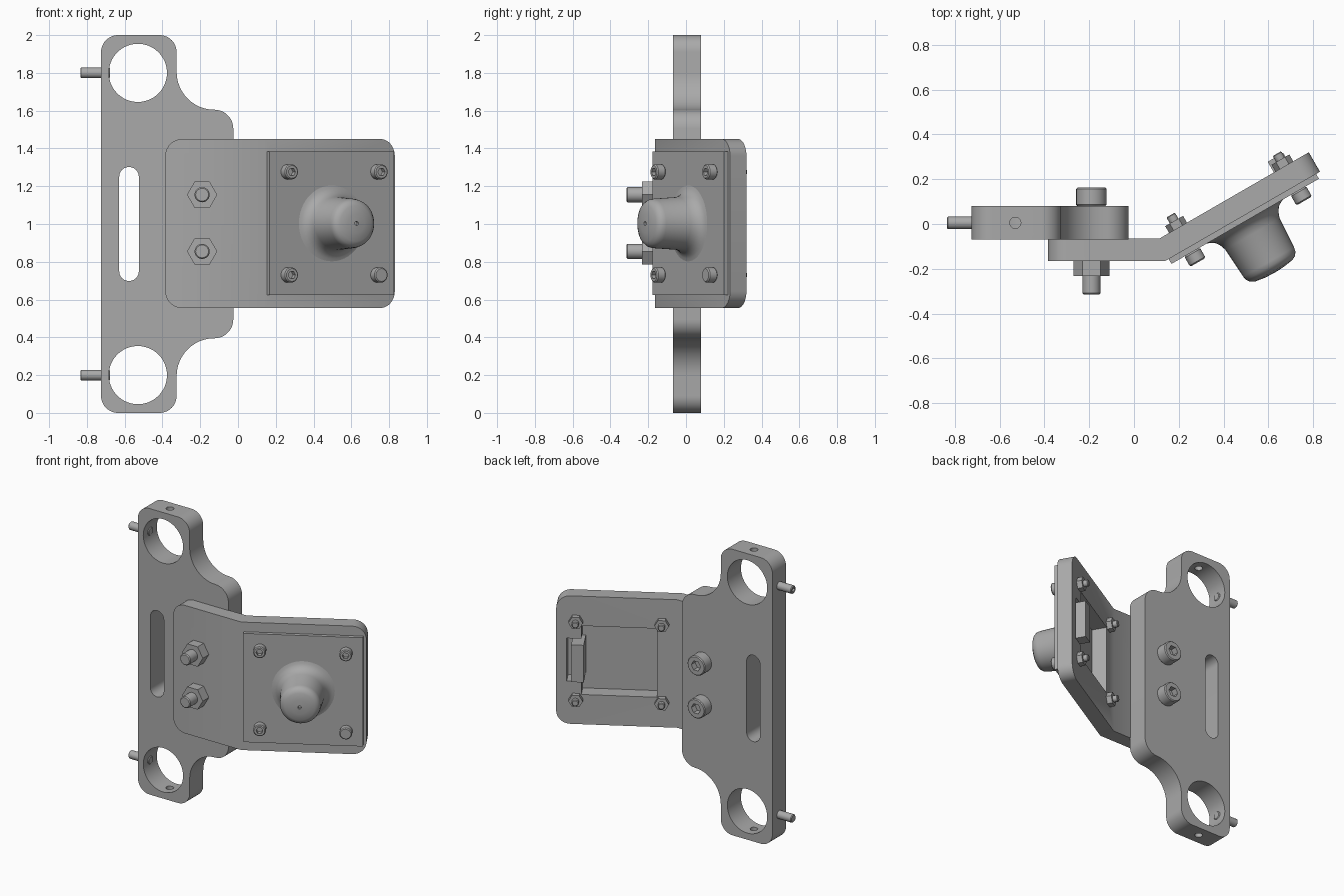
import bpy, bmesh
from math import sin, cos, pi, radians
from mathutils import Matrix, Vector

cube = bpy.data.objects.get("Cube")
if cube:
    bpy.data.objects.remove(cube, do_unlink=True)

grey = bpy.data.materials.new("machined_grey")
grey.use_nodes = True
COLOUR = (0.4, 0.4, 0.4, 1)
grey.diffuse_color = COLOUR
grey.node_tree.nodes["Principled BSDF"].inputs["Base Color"].default_value = COLOUR

FLAT = Matrix.Identity(4)
# Frame of the angled wing: local x runs along it, local -y is its front
BEND, FRONT = 0.14, -0.165
WING = Matrix.Translation((BEND, FRONT, 0)) @ Matrix.Rotation(radians(30), 4, "Z")
AXES = {"x": Vector((1, 0, 0)), "y": Vector((0, 1, 0)), "z": Vector((0, 0, 1))}


def finish(name, bm, frame=FLAT):
    bm.transform(frame)
    bmesh.ops.recalc_face_normals(bm, faces=bm.faces)
    mesh = bpy.data.meshes.new(name)
    bm.to_mesh(mesh)
    bm.free()
    mesh.materials.append(grey)
    obj = bpy.data.objects.new(name, mesh)
    bpy.context.collection.objects.link(obj)
    return obj


def prism(name, points, vector, frame=FLAT):
    bm = bmesh.new()
    face = bm.faces.new([bm.verts.new(p) for p in points])
    made = bmesh.ops.extrude_face_region(bm, geom=[face])["geom"]
    bmesh.ops.translate(bm, vec=vector, verts=[v for v in made if isinstance(v, bmesh.types.BMVert)])
    return finish(name, bm, frame)


def box(name, lo, hi, frame=FLAT):
    (x, y, z), (X, Y, Z) = lo, hi
    return prism(name, [(x, y, z), (X, y, z), (X, Y, z), (x, Y, z)], (0, 0, Z - z), frame)


def rod(name, axis, centre, start, end, radius, sides=32, frame=FLAT, chamfer=0):
    """Turned part along an axis, optionally chamfered at both ends."""
    a = AXES[axis]
    turn = Vector((0, 0, 1)).rotation_difference(a).to_matrix().to_4x4()
    bm = bmesh.new()
    bmesh.ops.create_cone(bm, cap_ends=True, segments=sides, radius1=radius, radius2=radius, depth=end - start)
    if chamfer:
        rims = [e for e in bm.edges if abs(e.verts[0].co.z - e.verts[1].co.z) < 1e-5]
        bmesh.ops.bevel(bm, geom=rims, offset=chamfer, segments=1, affect="EDGES")
    place = Matrix.Translation(Vector(centre) + a * (start + end) / 2) @ turn
    if axis == "y" and sides == 6:
        place = place @ Matrix.Rotation(pi / 2, 4, "Z")
    return finish(name, bm, frame @ place)


def cut(target, *cutters):
    for cutter in cutters:
        mod = target.modifiers.new("cut", "BOOLEAN")
        mod.operation, mod.solver, mod.object = "DIFFERENCE", "EXACT", cutter
        bpy.context.view_layer.objects.active = target
        bpy.ops.object.modifier_apply(modifier=mod.name)
        bpy.data.objects.remove(cutter, do_unlink=True)
    return target


def arc(x, z, r, start, end, y, steps=12):
    angles = [radians(start + (end - start) * i / steps) for i in range(steps + 1)]
    return [(x + r * cos(t), y, z + r * sin(t)) for t in angles]


# Mounting plate: upper half of the outline, mirrored below mid height
BACK0, BACK1, MID = -0.07, 0.08, 0.005
upper = (arc(-0.125, 1.505, 0.1, 0, 90, BACK0) + arc(-0.125, 1.805, 0.2, 270, 180, BACK0)[1:]
         + arc(-0.415, 1.91, 0.09, 0, 90, BACK0) + arc(-0.635, 1.91, 0.09, 90, 180, BACK0))
lower = [(x, y, 2 - z) for x, y, z in reversed(upper)]
plate = prism("mounting_plate", upper + lower, (0, BACK1 - BACK0, 0))
slot = arc(-0.577, 1.25, 0.052, 0, 180, -0.2) + arc(-0.577, 0.75, 0.052, 180, 360, -0.2)
cut(plate, prism("slot_cutter", slot, (0, 0.4, 0)))
for z, outer in ((0.2, -0.05), (1.8, 1.9)):
    cut(plate, rod("ring_cutter", "y", (-0.53, 0, z), -0.2, 0.2, 0.154, 64),
        rod("oil_hole_cutter", "z", (-0.53, MID, 0), outer, outer + 0.15, 0.025, 20))

# Side set screws with hex sockets
for z, label in ((0.2, "lower"), (1.8, "upper")):
    pin = rod(label + "_set_screw", "x", (0, MID, z), -0.835, -0.677, 0.028, 24, chamfer=0.005)
    cut(pin, rod("socket_cutter", "x", (0, MID, z), -0.85, -0.80, 0.015, 6))

# Bent bracket with rounded outer corners
THICK, LENGTH, BOTTOM, TOP = 0.1, 0.797, 0.555, 1.45
tips = [(WING @ Vector((LENGTH, y, 0))).to_2d() for y in (0, THICK)]
profile = [(-0.385, FRONT), (BEND, FRONT), tips[0], tips[1],
           (BEND - THICK * 0.268, FRONT + THICK), (-0.385, FRONT + THICK)]
bracket = prism("bent_bracket", [(x, y, BOTTOM) for x, y in profile], (0, 0, TOP - BOTTOM))
bm = bmesh.new()
bm.from_mesh(bracket.data)
corners = [e for e in bm.edges if abs(e.verts[0].co.z - e.verts[1].co.z) < 1e-5
           and abs(e.calc_length() - THICK) < 0.001
           and (max(v.co.x for v in e.verts) < -0.3 or min(v.co.x for v in e.verts) > 0.7)]
bmesh.ops.bevel(bm, geom=corners, offset=0.09, segments=10, profile=0.5, affect="EDGES")
bm.to_mesh(bracket.data)
bm.free()

# Square window and connector notch through the wing
S, Z = 0.397, 1.003
cut(bracket,
    box("window_cutter", (S - 0.24, -0.05, Z - 0.24), (S + 0.24, 0.2, Z + 0.24), WING),
    box("notch_cutter", (S + 0.2, -0.05, Z - 0.15), (S + 0.333, 0.2, Z + 0.15), WING))

# Cover plate and rear connector
COVER = 0.025
box("cover_plate", (S - 0.38, -COVER, Z - 0.38), (S + 0.38, 0, Z + 0.38), WING)
box("connector", (S + 0.22, 0, Z - 0.13), (S + 0.30, 0.155, Z + 0.13), WING)

# Domed sensor housing turned about the cover normal
dome = [(0.205, 0.024), (0.185, 0.029), (0.165, 0.041), (0.150, 0.062), (0.140, 0.09), (0.131, 0.235),
        (0.127, 0.254), (0.115, 0.270), (0.095, 0.280), (0.05, 0.287), (0.011, 0.289), (0.010, 0.275), (0, 0.275)]
bm = bmesh.new()
verts = [bm.verts.new((S + r, -d, Z)) for r, d in dome]
edges = [bm.edges.new(pair) for pair in zip(verts, verts[1:])]
bmesh.ops.spin(bm, geom=verts + edges, cent=(S, 0, Z), axis=(0, 1, 0), angle=2 * pi, steps=48, use_duplicate=False)
bmesh.ops.remove_doubles(bm, verts=bm.verts, dist=1e-5)
finish("sensor_dome", bm, WING)

# Four cover screws with rear nuts
for i, (side, up) in enumerate(((-1, -1), (-1, 1), (1, -1), (1, 1)), 1):
    at = (S + 0.274 * side, 0, Z + 0.273 * up)
    head = rod(f"cover_screw_head_{i}", "y", at, -0.078, -COVER, 0.04, 24, WING, 0.006)
    cut(head, rod("socket_cutter", "y", at, -0.1, -0.05, 0.022, 6, WING))
    rod(f"cover_screw_shank_{i}", "y", at, -COVER, 0.166, 0.022, 20, WING, 0.004)
    rod(f"cover_screw_nut_{i}", "y", at, THICK, 0.135, 0.046, 6, WING)

# Two large bolts joining bracket and plate
for z, label in ((0.855, "lower"), (1.155, "upper")):
    at = (-0.19, 0, z)
    head = rod(label + "_bolt_head", "y", at, BACK1, 0.162, 0.068, 32, chamfer=0.006)
    cut(head, rod("socket_cutter", "y", at, 0.12, 0.2, 0.036, 6))
    rod(label + "_bolt_shank", "y", at, -0.315, BACK1, 0.04, 32, chamfer=0.006)
    rod(label + "_bolt_nut", "y", at, -0.232, FRONT, 0.08, 6)

# Smooth round surfaces, keep machined edges crisp
bpy.ops.object.select_all(action="DESELECT")
for obj in bpy.context.collection.objects:
    if obj.type == "MESH":
        obj.select_set(True)
        bpy.context.view_layer.objects.active = obj
bpy.ops.object.shade_smooth_by_angle(angle=radians(30))
